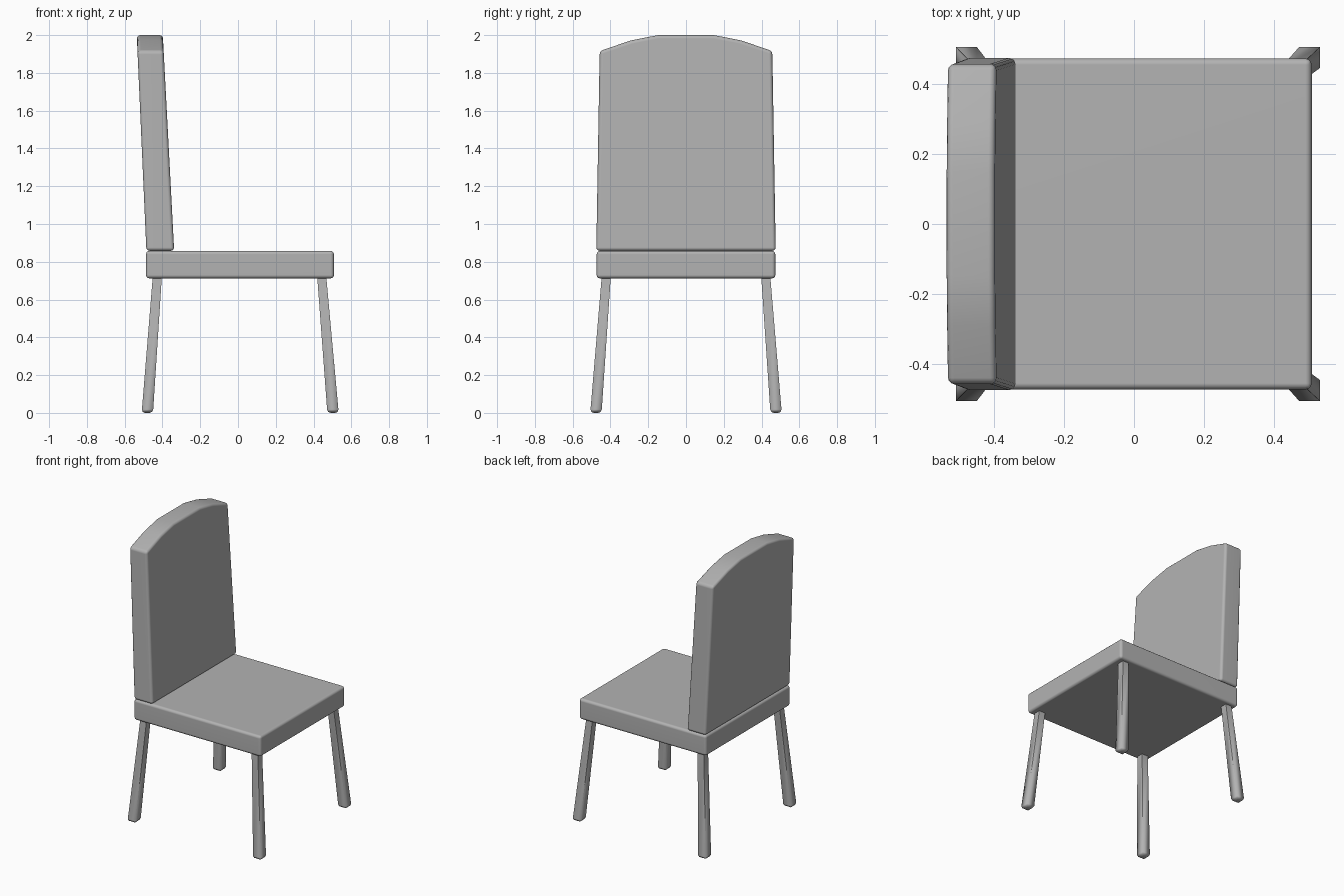
import bpy
import bmesh
from math import radians

cube = bpy.data.objects.get("Cube")
if cube:
    bpy.data.objects.remove(cube, do_unlink=True)

# One plain grey for the whole chair
GREY = (0.45, 0.45, 0.45, 1.0)
grey = bpy.data.materials.new("plain grey")
grey.diffuse_color = GREY
grey.use_nodes = True
grey.node_tree.nodes["Principled BSDF"].inputs["Base Color"].default_value = GREY


def loft(name, start, end, width, rounded, segments=3):
    """Bridge two matching outlines, then round the edges picked by the rule."""
    bm = bmesh.new()
    a = [bm.verts.new(p) for p in start]
    b = [bm.verts.new(p) for p in end]
    bm.faces.new(a)
    bm.faces.new(b[::-1])
    count = len(a)
    for i in range(count):
        j = (i + 1) % count
        bm.faces.new((a[i], b[i], b[j], a[j]))
    bmesh.ops.recalc_face_normals(bm, faces=bm.faces)
    picked = [e for e in bm.edges if rounded(e)]
    for e in bm.edges:
        e.smooth = e in picked
    bmesh.ops.bevel(bm, geom=picked, offset=width, segments=segments,
                    profile=0.5, affect='EDGES', clamp_overlap=True)
    for f in bm.faces:
        f.smooth = True
    mesh = bpy.data.meshes.new(name)
    bm.to_mesh(mesh)
    bm.free()
    mesh.materials.append(grey)
    obj = bpy.data.objects.new(name, mesh)
    bpy.context.collection.objects.link(obj)
    normals = obj.modifiers.new("flat panels", 'WEIGHTED_NORMAL')
    normals.keep_sharp = True
    return obj


def rectangle(x0, x1, y0, y1, z):
    return [(x0, y0, z), (x1, y0, z), (x1, y1, z), (x0, y1, z)]


def is_corner(edge):
    return edge.calc_face_angle() > radians(30)


# Seat cushion
loft("seat",
     rectangle(-0.487, 0.508, -0.473, 0.473, 0.712),
     rectangle(-0.487, 0.508, -0.473, 0.473, 0.858), 0.018, is_corner)

# Leaning backrest with a faceted arch on top
BASE, TOP = 0.858, 2.0
half = [(0.475, BASE), (0.457, 1.916), (0.29, 1.972), (0.148, TOP)]
outline = half + [(-y, z) for y, z in reversed(half)]


def lean(x_base, x_top):
    return [(x_base + (x_top - x_base) * (z - BASE) / (TOP - BASE), y, z)
            for y, z in outline]


loft("backrest", lean(-0.485, -0.536), lean(-0.338, -0.398), 0.018, is_corner)

# Splayed, tapered legs with rounded feet
for side, sy in (("right", -1), ("left", 1)):
    for place, top_x, foot_x in (("rear", -0.427, -0.48), ("front", 0.443, 0.503)):
        top_y, foot_y = sy * 0.422, sy * 0.477
        t, f = 0.024, 0.03
        loft(f"{place}_{side}_leg",
             rectangle(foot_x - f, foot_x + f, foot_y - f, foot_y + f, 0.0),
             rectangle(top_x - t, top_x + t, top_y - t, top_y + t, 0.725),
             0.018, lambda e: all(v.co.z < 0.01 for v in e.verts), 2)
